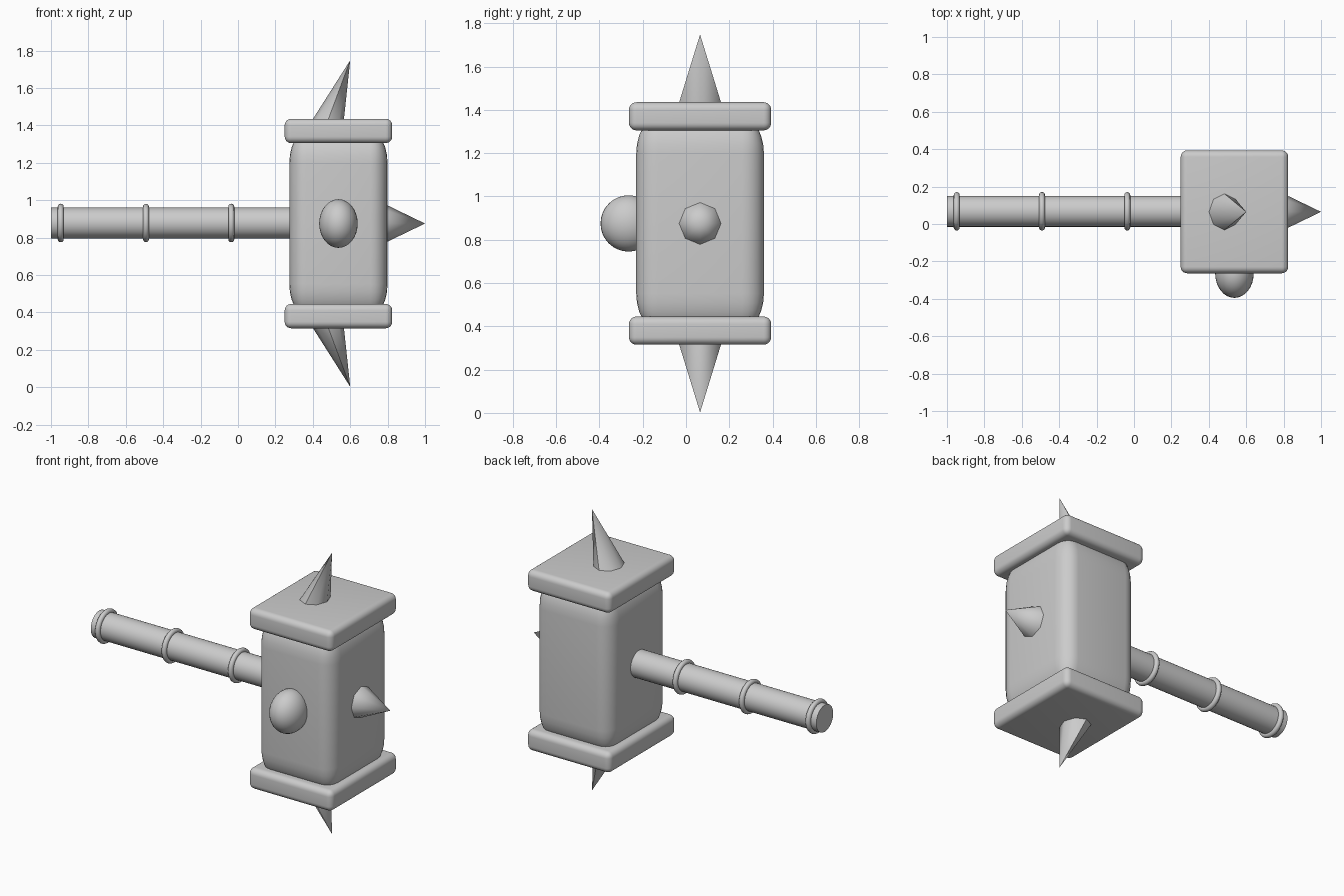
import bpy, bmesh, math
from mathutils import Vector

if "Cube" in bpy.data.objects:
    bpy.data.objects.remove(bpy.data.objects["Cube"])

CY, CZ = 0.065, 0.875        # centre line of the hammer
HX = 0.537                   # centre of the head in x


def smooth(ob, angle=40):
    bpy.ops.object.select_all(action='DESELECT')
    ob.select_set(True)
    bpy.context.view_layer.objects.active = ob
    bpy.ops.object.shade_smooth_by_angle(angle=math.radians(angle))


def new_object(name, bm, angle=40):
    bmesh.ops.recalc_face_normals(bm, faces=bm.faces)
    me = bpy.data.meshes.new(name)
    bm.to_mesh(me)
    bm.free()
    ob = bpy.data.objects.new(name, me)
    bpy.context.collection.objects.link(ob)
    smooth(ob, angle)
    return ob


def rounded_box(name, loc, size, radius, stretch=(1, 1, 1)):
    """Bevelled box; stretch makes the rounding elliptical."""
    bm = bmesh.new()
    bmesh.ops.create_cube(bm, size=1)
    bmesh.ops.scale(bm, verts=bm.verts, vec=[s / k for s, k in zip(size, stretch)])
    bmesh.ops.bevel(bm, geom=bm.edges[:], offset=radius, segments=6,
                    profile=0.5, affect='EDGES', clamp_overlap=True)
    bmesh.ops.scale(bm, verts=bm.verts, vec=stretch)
    bmesh.ops.translate(bm, verts=bm.verts, vec=loc)
    return new_object(name, bm, 60)


def spike(name, base, u, v, apex):
    """Eight-sided, possibly leaning spike with elliptical base axes u, v."""
    bm = bmesh.new()
    base, u, v = Vector(base), Vector(u), Vector(v)
    ring = [bm.verts.new(base + u * math.cos(a) + v * math.sin(a))
            for a in (i * math.pi / 4 for i in range(8))]
    tip = bm.verts.new(apex)
    bm.faces.new(ring)
    for i in range(8):
        bm.faces.new((ring[i], ring[(i + 1) % 8], tip))
    return new_object(name, bm, 50)


# Head block
rounded_box("head_block", (HX, CY, CZ), (0.525, 0.59, 0.98), 0.09, (1, 1.12, 1.85))

# End plates and leaning spikes, top and bottom
for s, tag in ((1, "top"), (-1, "bottom")):
    rounded_box("plate_" + tag, (HX, CY, CZ + s * 0.495), (0.575, 0.657, 0.13), 0.035)
    spike("spike_" + tag, (0.482, CY, CZ + s * 0.555), (0.084, 0, 0), (0, 0.098, 0),
          (0.6, CY, CZ + s * 0.873))

# Side spike
spike("spike_side", (0.795, CY, CZ), (0, 0.099, 0), (0, 0, 0.099), (1.0, CY, CZ))

# Front dome
bpy.ops.mesh.primitive_uv_sphere_add(segments=32, ring_count=16, radius=1,
                                     location=(HX, -0.265, CZ))
dome = bpy.context.object
dome.name = "front_dome"
dome.scale = (0.103, 0.13, 0.13)
smooth(dome)

# Handle
bpy.ops.mesh.primitive_cylinder_add(vertices=32, radius=0.083, depth=1.35,
                                    location=(-0.325, CY + 0.003, CZ + 0.003),
                                    rotation=(0, math.pi / 2, 0))
bpy.context.object.name = "handle"
smooth(bpy.context.object)

# Handle rings
for i, x in enumerate((-0.948, -0.492, -0.036)):
    bpy.ops.mesh.primitive_torus_add(major_segments=40, minor_segments=12,
                                     major_radius=0.087, minor_radius=0.016,
                                     location=(x, CY + 0.003, CZ + 0.003),
                                     rotation=(0, math.pi / 2, 0))
    bpy.context.object.name = "handle_ring_%d" % (i + 1)
    smooth(bpy.context.object, 60)
